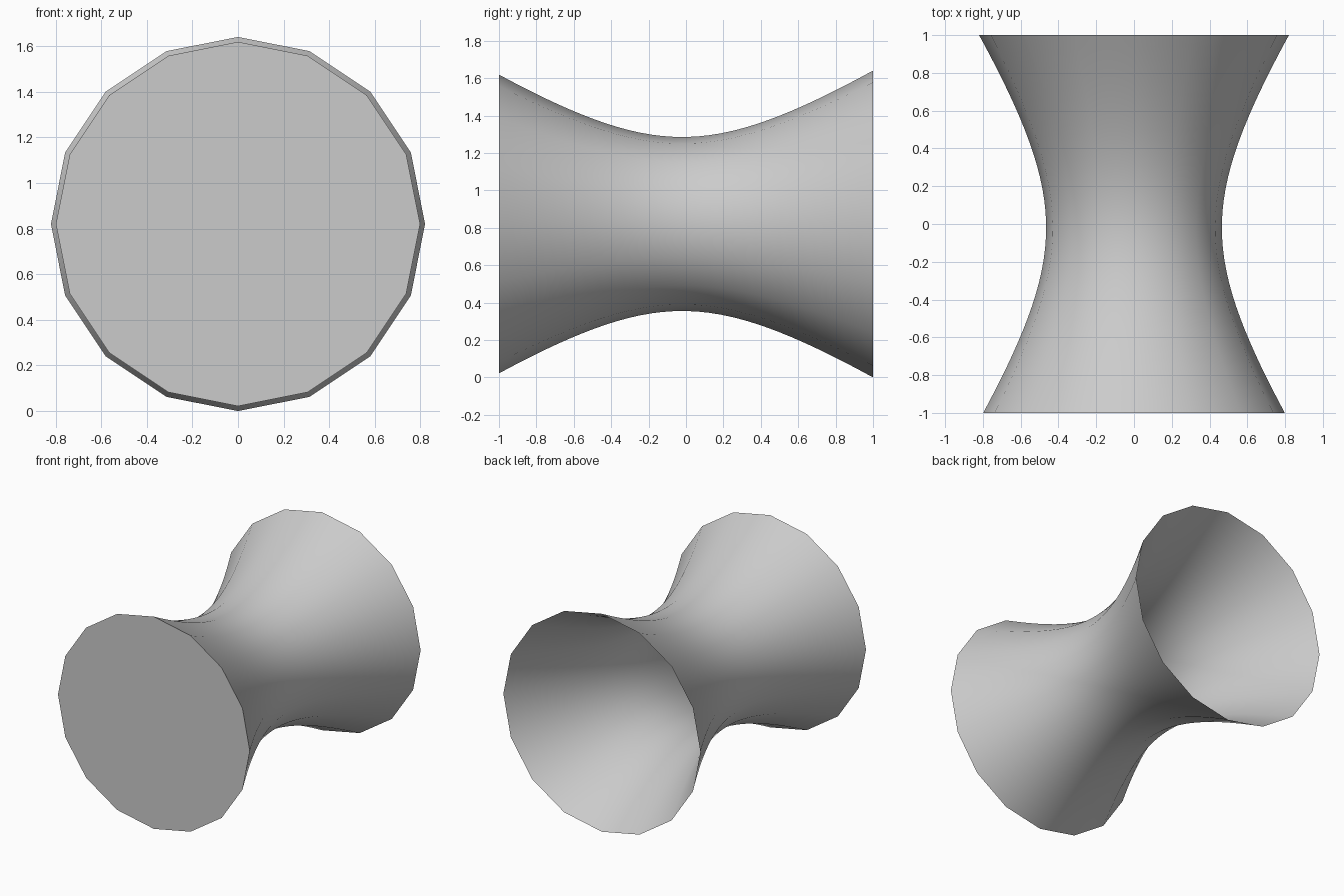
import bpy
import bmesh
import math

cube = bpy.data.objects.get("Cube")
if cube:
    bpy.data.objects.remove(cube, do_unlink=True)

SIDES, RINGS = 16, 32
CENTRE_Z = 0.82
WAIST_R, WAIST_Y, FLARE = 0.465, -0.02, 0.4386

grey = bpy.data.materials.new("plain grey")
grey.use_nodes = True
colour = (0.6, 0.6, 0.6, 1)
grey.diffuse_color = colour
grey.node_tree.nodes["Principled BSDF"].inputs["Base Color"].default_value = colour


def radius(y):
    """Hyperbolic profile of the waisted tube."""
    return math.sqrt(WAIST_R ** 2 + FLARE * (y - WAIST_Y) ** 2)


# Waisted tube: closed by a flat disc at the front, open at the back
bm = bmesh.new()
rings = []
for i in range(RINGS + 1):
    y = -1 + 2 * i / RINGS
    r = radius(y)
    rings.append([bm.verts.new((r * math.sin(a), y, CENTRE_Z + r * math.cos(a)))
                  for a in (math.tau * k / SIDES for k in range(SIDES))])
for near, far in zip(rings, rings[1:]):
    for k in range(SIDES):
        n = (k + 1) % SIDES
        bm.faces.new((near[k], far[k], far[n], near[n]))
bm.faces.new(rings[0])
bmesh.ops.recalc_face_normals(bm, faces=bm.faces)

mesh = bpy.data.meshes.new("waisted_tube")
bm.to_mesh(mesh)
bm.free()
mesh.materials.append(grey)
tube = bpy.data.objects.new("waisted_tube", mesh)
bpy.context.collection.objects.link(tube)

# Smooth wall, sharp rim around the front disc
bpy.context.view_layer.objects.active = tube
tube.select_set(True)
bpy.ops.object.shade_smooth_by_angle(angle=math.radians(40))
